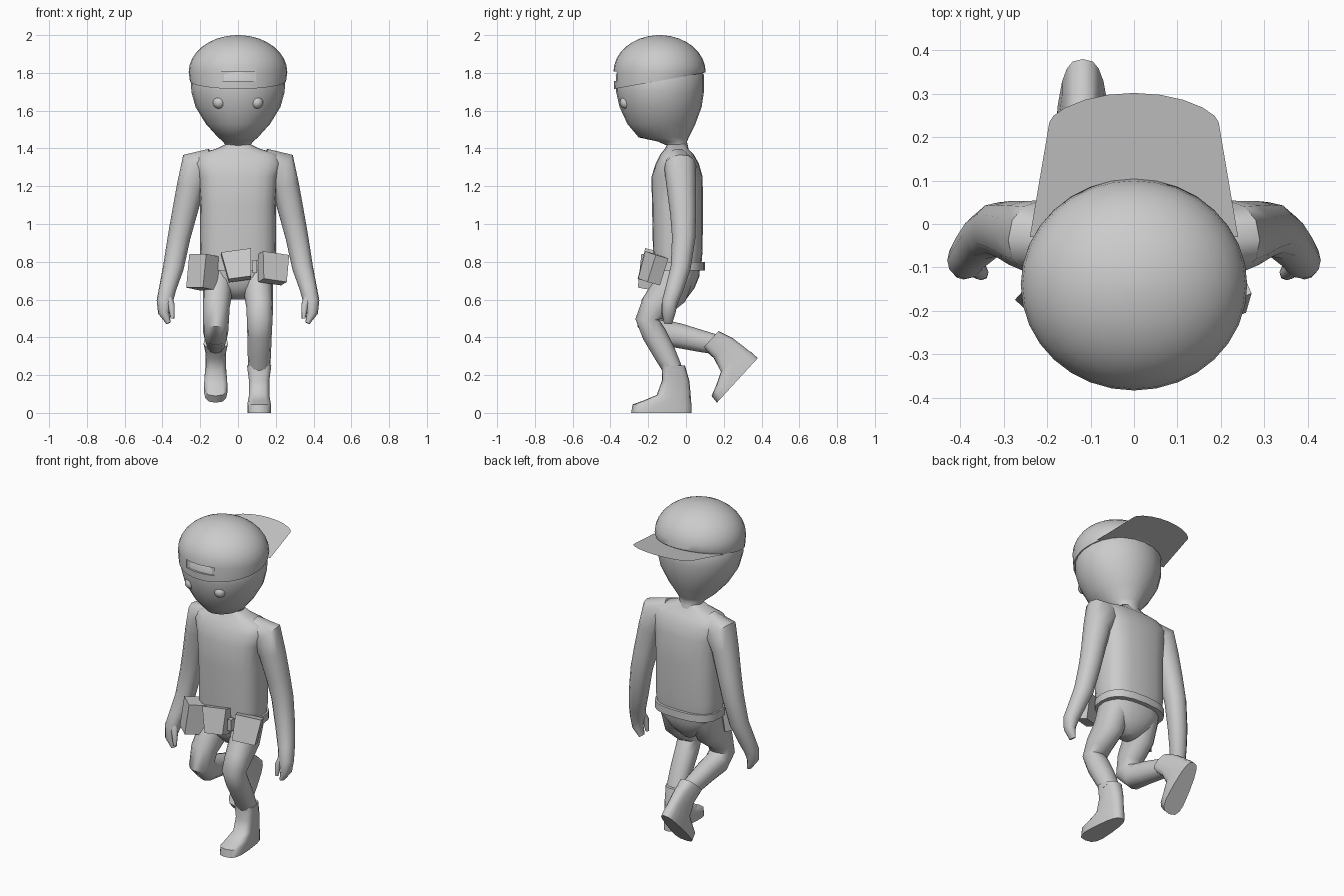
import bpy, bmesh, math
from mathutils import Vector, Matrix

cube = bpy.data.objects.get("Cube")
if cube:
    bpy.data.objects.remove(cube, do_unlink=True)

grey = bpy.data.materials.new("plain grey")
grey.use_nodes = True
COL = (0.6, 0.6, 0.6, 1)
grey.diffuse_color = COL
grey.node_tree.nodes["Principled BSDF"].inputs["Base Color"].default_value = COL


def finish(name, bm, angle=40):
    bmesh.ops.recalc_face_normals(bm, faces=bm.faces[:])
    me = bpy.data.meshes.new(name)
    bm.to_mesh(me)
    bm.free()
    me.materials.append(grey)
    ob = bpy.data.objects.new(name, me)
    bpy.context.collection.objects.link(ob)
    if angle:
        bpy.ops.object.select_all(action='DESELECT')
        ob.select_set(True)
        bpy.context.view_layer.objects.active = ob
        bpy.ops.object.shade_smooth_by_angle(angle=math.radians(angle))
    return ob


def skin(bm, loops):
    rows = [[bm.verts.new(p) for p in loop] for loop in loops]
    n = len(rows[0])
    for a, b in zip(rows, rows[1:]):
        for i in range(n):
            j = (i + 1) % n
            bm.faces.new((a[i], a[j], b[j], b[i]))
    bm.faces.new(rows[0])
    bm.faces.new(rows[-1])


def oval(n, power, taper=0):
    """Superellipse outline; taper widens the front."""
    out = []
    for i in range(n):
        a = math.tau * i / n
        c, s = math.cos(a), math.sin(a)
        u = math.copysign(abs(c) ** (2 / power), c)
        v = math.copysign(abs(s) ** (2 / power), s)
        out.append((u * (1 - taper * v), v))
    return out


def stack(name, rings, n=16, power=2, taper=0, matrix=None, angle=40):
    """Level rings: height, front, back, half width."""
    bm = bmesh.new()
    skin(bm, [[Vector((u * w, (f + b) / 2 + v * (b - f) / 2, z)) for u, v in oval(n, power, taper)]
              for z, f, b, w in rings])
    if matrix:
        bm.transform(matrix)
    return finish(name, bm, angle)


def limb(name, path, side=1, n=12, angle=50):
    """Rings square to a path: x, y, z, half width, half depth."""
    bm = bmesh.new()
    pts = [Vector((side * p[0], p[1], p[2])) for p in path]
    loops = []
    for i, p in enumerate(pts):
        t = (pts[min(i + 1, len(pts) - 1)] - pts[max(i - 1, 0)]).normalized()
        u = (Vector((1, 0, 0)) - t * t.x).normalized()
        v = t.cross(u)
        w, d = path[i][3:]
        loops.append([p + u * a * w + v * b * d for a, b in oval(n, 2.2)])
    skin(bm, loops)
    return finish(name, bm, angle)


def box(name, loc, size, turn, tilt=0, pinch=1.0, lean=0):
    """Pouch block, with its foot narrowed by pinch."""
    bm = bmesh.new()
    bmesh.ops.create_cube(bm, size=1)
    for v in bm.verts:
        if v.co.z < 0:
            v.co.x *= pinch
    rot = [Matrix.Rotation(math.radians(a), 4, ax) for a, ax in ((turn, 'Z'), (lean, 'X'), (tilt, 'Y'))]
    bm.transform(Matrix.Translation(loc) @ rot[0] @ rot[1] @ rot[2] @ Matrix.Diagonal((*size, 1)))
    return finish(name, bm, 0)


# Head with narrow chin
stack("head", [(1.36, -.1, .02, .06), (1.415, -.1, .01, .065), (1.437, -.15, .005, .08),
               (1.458, -.25, .015, .105), (1.53, -.31, .05, .17), (1.62, -.352, .083, .225),
               (1.7, -.37, .095, .247), (1.79, -.372, .095, .25), (1.85, -.33, .05, .2)], n=24, angle=60)
for s, label in ((1, "left"), (-1, "right")):
    bm = bmesh.new()
    bmesh.ops.create_uvsphere(bm, u_segments=16, v_segments=10, radius=.033)
    bm.transform(Matrix.Translation((s * .1, -.317, 1.643)))
    finish(label + "_eye", bm)


# Cap worn backwards, rim sloping up to the rear
def rim(y):
    return 1.715 + .18 * (y + .38)


bm = bmesh.new()
outline = oval(32, 2)
loops = [[Vector((u * .255, -.14 + v * .24, rim(-.14 + v * .24))) for u, v in outline]]
for k in range(9):
    t = math.radians(k * 10.8)
    r, z = math.cos(t), 1.805 + .195 * math.sin(t)
    loops.append([Vector((u * .261 * r, -.14 + v * .244 * r, z)) for u, v in outline])
skin(bm, loops)
cap = finish("cap", bm)

# Strap opening, cut shallow into the cap
bm = bmesh.new()
bmesh.ops.create_cube(bm, size=1)
bm.transform(Matrix.Translation((0, -.4, 1.783)) @ Matrix.Diagonal((.19, .08, .05, 1)))
cutter = finish("strap_cutter", bm, 0)
cutter.hide_render = True
cutter.hide_viewport = True
mod = cap.modifiers.new("strap_opening", 'BOOLEAN')
mod.operation = 'DIFFERENCE'
mod.object = cutter

# Visor sheet
bm = bmesh.new()
edge = [(.24, -.03), (.195, .235)]
edge += [(.195 * math.cos(a), .235 + .067 * math.sin(a) ** 1.3)
         for a in (math.pi * i / 10 for i in range(1, 10))]
edge += [(-.195, .235), (-.24, -.03)]
bm.faces.new([bm.verts.new((x, y, rim(y))) for x, y in edge])
finish("cap_visor", bm, 0)

# Shirt, belt and pelvis
stack("shirt", [(.8, -.172, .083, .195), (.86, -.175, .088, .202), (1.1, -.18, .09, .2),
                (1.25, -.183, .088, .21), (1.32, -.16, .068, .235), (1.37, -.135, .04, .21),
                (1.4, -.11, .01, .11), (1.425, -.1, .0, .06)], n=20, power=2.8, angle=50)
stack("pelvis", [(.6, -.1, .0, .04), (.66, -.15, .045, .12), (.72, -.165, .07, .175),
                 (.83, -.165, .08, .19)], n=20, power=2.5, angle=60)
stack("belt", [(.755, -.18, .1, .205), (.8, -.18, .1, .205)], n=20, power=2.6)

# Belt pouches
box("right_pouch", (-.185, -.165, .745), (.12, .11, .18), -42, 0, 1.0, -8)
box("middle_pouch", (.0, -.2, .78), (.16, .075, .15), 0, -8, .75, -14)
box("left_pouch", (.185, -.175, .765), (.15, .075, .15), 24, 8, .88, -14)
box("belt_clip", (.088, -.195, .775), (.025, .03, .07), 0)

# Arms with curled hands
for s, label in ((1, "left"), (-1, "right")):
    limb(label + "_arm", [(.13, -.04, 1.335, .07, .06), (.215, -.03, 1.3, .1, .085),
                          (.25, -.025, 1.2, .074, .078), (.285, -.015, 1.05, .066, .068),
                          (.312, -.012, .93, .06, .062), (.342, -.028, .77, .055, .053),
                          (.372, -.06, .66, .046, .048), (.388, -.085, .59, .043, .042),
                          (.393, -.092, .53, .03, .036), (.368, -.095, .475, .012, .022)], s)
    limb(label + "_thumb", [(.375, -.09, .62, .025, .025), (.353, -.112, .57, .018, .018),
                            (.347, -.118, .5, .01, .01)], s, n=8)

# Left leg stands, right leg swings back
thigh = [(.1, -.045, .76, .085, .1), (.108, -.09, .64, .078, .1), (.115, -.165, .56, .071, .08)]
limb("left_leg", thigh + [(.115, -.205, .495, .068, .063), (.114, -.17, .42, .065, .064),
                          (.113, -.115, .32, .062, .06), (.112, -.065, .22, .058, .05)])
limb("right_leg", thigh + [(.117, -.185, .475, .068, .075), (.118, -.13, .425, .066, .072),
                           (.118, -.03, .407, .06, .065), (.118, .08, .38, .053, .058),
                           (.118, .19, .355, .045, .05)], -1)

# Boots share one shape, the right one swung up around its heel
shape = [(.0, -.29, .03, .058), (.045, -.283, .03, .058), (.065, -.225, .026, .055),
         (.095, -.155, .025, .05), (.17, -.128, .018, .05), (.25, -.125, -.005, .06)]
swing = (Matrix.Translation((-.118, .38, .29)) @ Matrix.Rotation(math.radians(47.5), 4, 'X')
         @ Matrix.Translation((0, -.03, 0)))
for label, m in (("left", Matrix.Translation((.112, 0, 0))), ("right", swing)):
    stack(label + "_boot", shape, n=16, power=3, taper=.25, matrix=m, angle=50)
